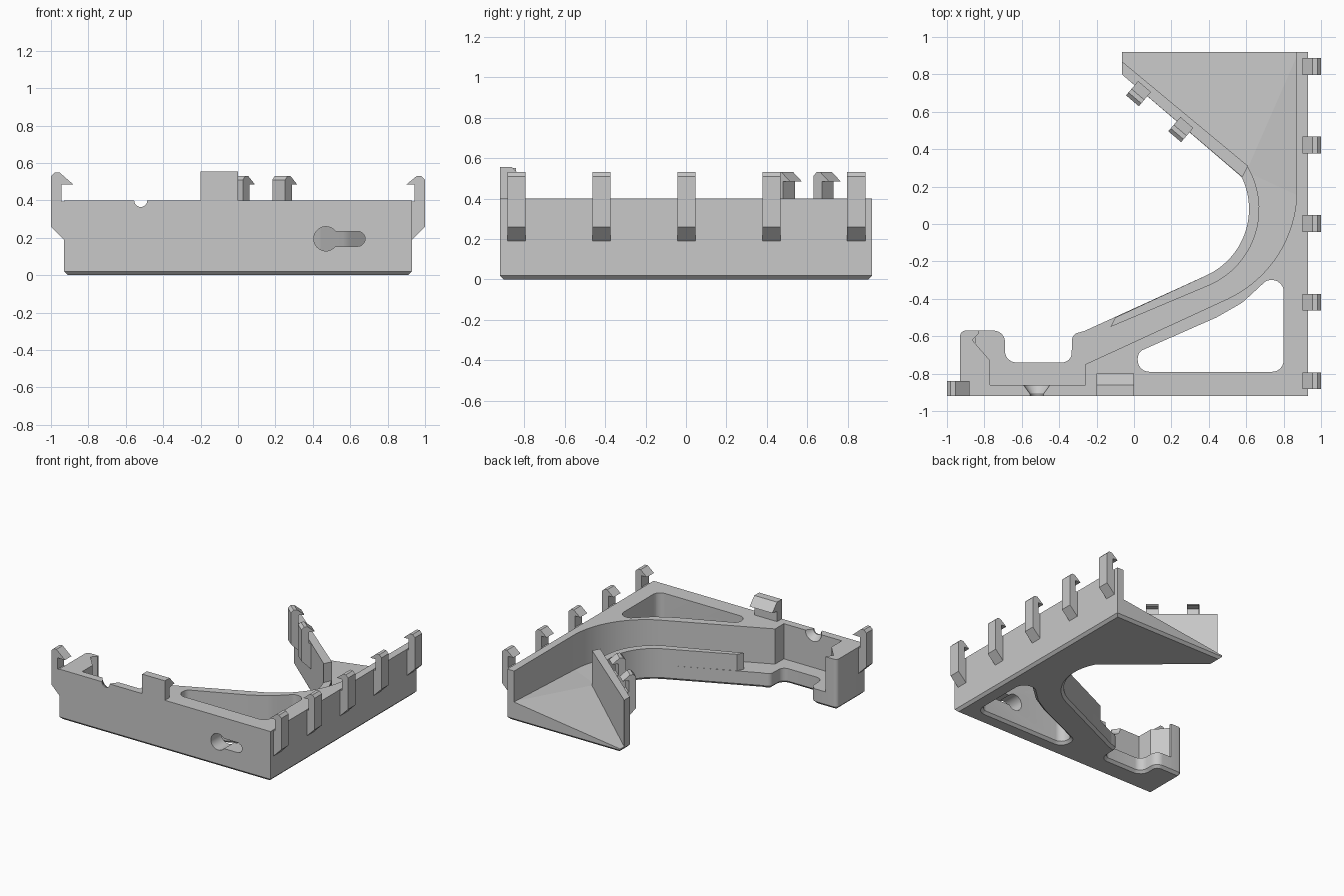
import bpy, bmesh
from math import sin, cos, tan, radians, pi, acos
from mathutils import Vector

cube = bpy.data.objects.get("Cube")
if cube:
    bpy.data.objects.remove(cube)

grey = bpy.data.materials.new("plain grey")
grey.use_nodes = True
grey.diffuse_color = (0.58, 0.58, 0.58, 1)
grey.node_tree.nodes["Principled BSDF"].inputs["Base Color"].default_value = (0.58, 0.58, 0.58, 1)


def arc(cx, cy, r, a, b, n=20):
    steps = [radians(a + (b - a) * i / n) for i in range(n + 1)]
    return [(cx + r * cos(t), cy + r * sin(t)) for t in steps]


def rounded(points, n=6):
    """Fillet each (x, y, radius) corner of a closed loop; (x, y) stays sharp."""
    out = []
    for i, p in enumerate(points):
        c = Vector(p[:2])
        if len(p) == 2:
            out.append(tuple(c))
            continue
        u = (Vector(points[i - 1][:2]) - c).normalized()
        v = (Vector(points[(i + 1) % len(points)][:2]) - c).normalized()
        half = acos(max(-1, min(1, u.dot(v)))) / 2
        centre = c + (u + v).normalized() * p[2] / sin(half)
        start = c + u * p[2] / tan(half) - centre
        end = c + v * p[2] / tan(half) - centre
        for k in range(n + 1):
            d = start.lerp(end, k / n).normalized() * p[2]
            out.append(tuple(centre + d))
    return out


def inset(points, d):
    """Offset a closed loop inward by d."""
    area = sum(p[0] * q[1] - q[0] * p[1] for p, q in zip(points, points[1:] + points[:1]))
    side = 1 if area > 0 else -1
    out = []
    for i, p in enumerate(points):
        e = Vector(p) - Vector(points[i - 1])
        f = Vector(points[(i + 1) % len(points)]) - Vector(p)
        m = Vector((-e.y, e.x)).normalized()
        k = Vector((-f.y, f.x)).normalized()
        out.append(tuple(Vector(p) + (m + k) * side * d / max(0.3, 1 + m.dot(k))))
    return out


def upright(p, q, t):
    return (p, q, t)


def frontal(p, q, t):
    return (p, t, q)


def loft(name, rings, place=upright):
    """Solid through rings of (p, q, t) points."""
    bm = bmesh.new()
    loops = [[bm.verts.new(place(*p)) for p in ring] for ring in rings]
    n = len(loops[0])
    for low, high in zip(loops, loops[1:]):
        for i in range(n):
            j = (i + 1) % n
            bm.faces.new((low[i], low[j], high[j], high[i]))
    caps = [bm.faces.new(loops[0][::-1]), bm.faces.new(loops[-1])]
    bm.normal_update()
    bmesh.ops.triangulate(bm, faces=caps)
    bmesh.ops.recalc_face_normals(bm, faces=bm.faces)
    mesh = bpy.data.meshes.new(name)
    bm.to_mesh(mesh)
    bm.free()
    mesh.materials.append(grey)
    ob = bpy.data.objects.new(name, mesh)
    bpy.context.collection.objects.link(ob)
    return ob


def prism(name, points, a, b, place=upright, chamfer=0):
    levels = [(points, a), (points, b)]
    if chamfer:
        levels = [(inset(points, chamfer), a), (points, a + abs(chamfer)), (points, b)]
    return loft(name, [[(p, q, t) for p, q in pts] for pts, t in levels], place)


def activate(ob):
    bpy.ops.object.select_all(action="DESELECT")
    ob.select_set(True)
    bpy.context.view_layer.objects.active = ob


def cut(ob, cutter):
    mod = ob.modifiers.new("cut", "BOOLEAN")
    mod.operation, mod.solver, mod.object = "DIFFERENCE", "EXACT", cutter
    activate(ob)
    bpy.ops.object.modifier_apply(modifier=mod.name)


# Shared curves of the bracket
inner_edge = arc(0.225, 0.08, 0.39, 26, -65)
lip_back = arc(0.225, 0.08, 0.445, 31, -65)
wall_face = arc(0.23, 0.18, 0.64, 0, -65)
pocket = [(-0.265, -0.572, 0.04), (-0.33, -0.59, 0.04), (-0.335, -0.74, 0.05),
          (-0.69, -0.74, 0.06), (-0.69, -0.57, 0.06)]

# Base plate with chamfered underside
base = prism("base_plate", rounded(
    [(-0.93, -0.92), (0.93, -0.92), (0.93, 0.92), (-0.065, 0.92), (-0.065, 0.8)]
    + inner_edge + pocket + [(-0.93, -0.57, 0.03)]), 0, 0.021, chamfer=0.02)

# Tall outer frame with the end block
frame = prism("outer_frame", rounded(
    [(-0.93, -0.92), (0.93, -0.92), (0.93, 0.92), (0.87, 0.92)] + wall_face
    + [(-0.26, -0.75), (-0.26, -0.86), (-0.77, -0.86), (-0.77, -0.73),
       (-0.865, -0.62), (-0.83, -0.585), (-0.83, -0.57), (-0.93, -0.57, 0.03)]), 0.02, 0.4)

# Channel floor and its raised lip
floor = prism("channel_floor", rounded(
    inner_edge + pocket + [(-0.85, -0.57), (-0.85, -0.9), (-0.2, -0.9), (-0.2, -0.74)]
    + wall_face[::-1] + [(0.61, 0.31)]), 0.02, 0.12)
lip = prism("channel_lip", inner_edge + [(-0.1, -0.5), (-0.125, -0.55)] + lip_back[::-1],
            0.02, 0.25)

# Wing: sloping floor and upright wall
wing = [(-0.065, 0.92, 0.03), (-0.065, 0.82, 0.03), (0.6, 0.28, 0.12),
        (0.88, 0.15, 0.12), (0.88, 0.92, 0.155)]
loft("wing_floor", [[(x, y, 0.02) for x, y, z in wing], wing])
prism("wing_wall", [(-0.065, 0.8), (-0.065, 0.87), (0.61, 0.31), (0.58, 0.25)], 0.02, 0.4)

# Cutters: triangular window, keyhole, conical notch
window = prism("window_cutter", rounded(
    [(0.02, -0.79, 0.06), (0.8, -0.79, 0.06), (0.8, -0.3, 0.06), (0.71, -0.3, 0.05),
     (0.58, -0.42, 0.2), (0.44, -0.5, 0.1), (0.02, -0.685, 0.05)]), -0.01, 0.6, chamfer=-0.03)
keyhole = prism("keyhole_cutter", arc(0.47, 0.195, 0.065, 38, 322)
                + arc(0.64, 0.195, 0.04, -90, 90, 10), -1, -0.75, frontal)
notch = loft("notch_cutter", [[(x, z, y) for x, z in arc(-0.52, 0.4, r, 0, 345, 23)]
             for r, y in ((0.035, -0.95), (0.035, -0.91), (0.075, -0.855))], frontal)
cut(base, window)
for cutter in (window, keyhole, notch):
    cut(frame, cutter)
for cutter in (window, keyhole, notch):
    bpy.data.objects.remove(cutter)

# Hooked clips: profile is (distance out from wall, height)
clip_profile = [(-0.01, 0.2), (0, 0.19), (0.07, 0.26), (0.07, 0.51), (0.05, 0.53),
                (0.025, 0.53), (-0.03, 0.485), (0.015, 0.485), (0.015, 0.395), (-0.01, 0.395)]


def clip(name, x, y, angle, width=0.09, rise=0.0):
    ox, oy = cos(radians(angle)), sin(radians(angle))

    def place(p, q, t):
        return (x + ox * p - oy * t, y + oy * p + ox * t, q)
    points = [(p - (rise if p < -0.02 else 0), q + (rise if q > 0.5 else 0))
              for p, q in clip_profile]
    return prism(name, points, -width / 2, width / 2, place)


for i in range(5):
    clip(f"side_clip_{i + 1}", 0.93, -0.838 + 0.42 * i, 0)
clip("end_clip", -0.93, -0.88, 180, 0.08, 0.02)
for i, (x, y) in enumerate([(0.037, 0.712), (0.263, 0.52)]):
    clip(f"wing_clip_{i + 1}", x, y, 229.6)

# Hooked tab on the front wall
prism("front_tab", [(-0.92, 0.39), (-0.92, 0.555), (-0.86, 0.555), (-0.8, 0.49),
                    (-0.86, 0.48), (-0.86, 0.39)], -0.2, 0, lambda p, q, t: (t, p, q))

# Smooth the curved walls, keep edges sharp
for ob in (base, frame, floor, lip):
    activate(ob)
    bpy.ops.object.shade_smooth_by_angle(angle=pi / 7)
